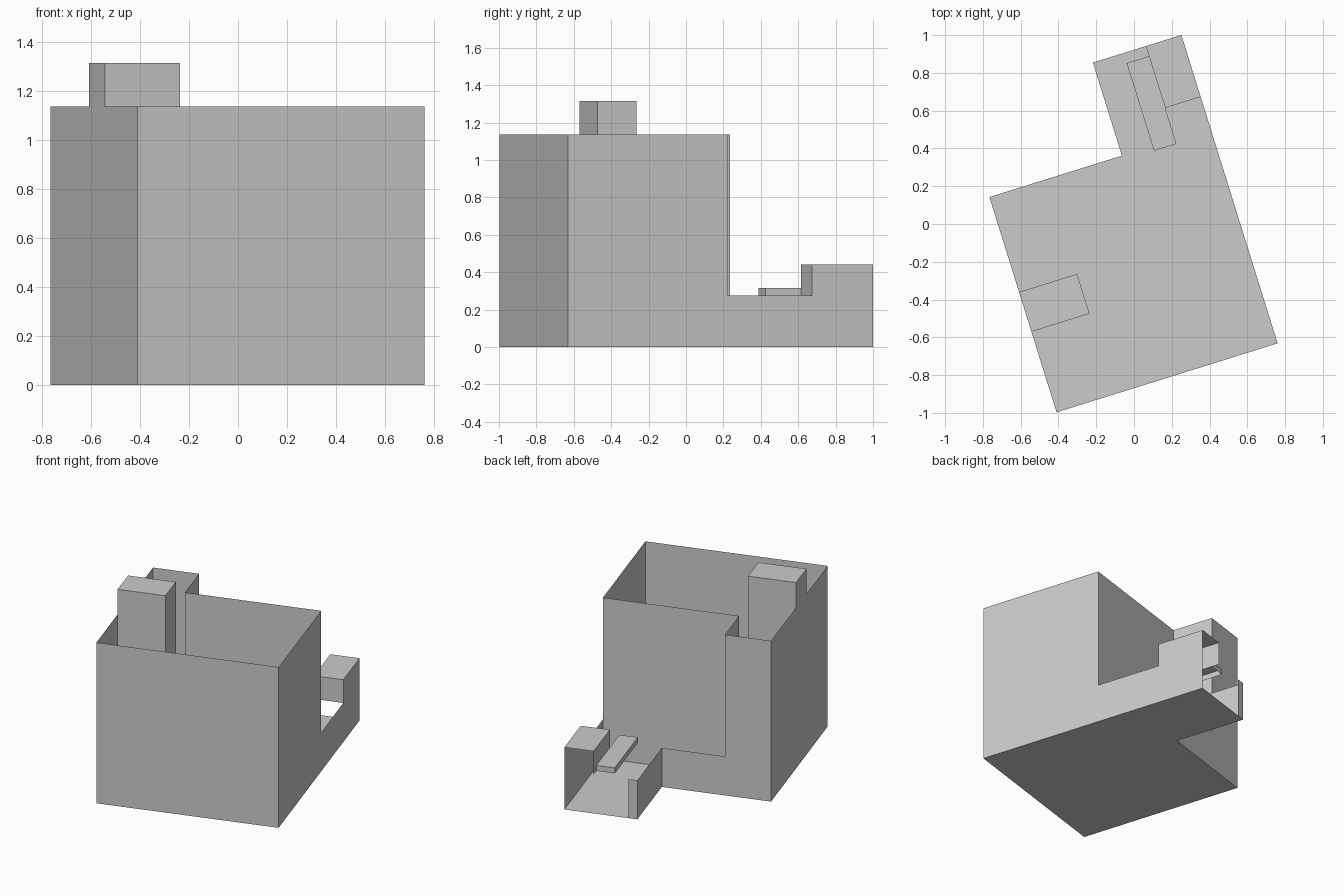
import bpy, bmesh
from math import radians
from mathutils import Matrix

cube = bpy.data.objects.get("Cube")
if cube:
    bpy.data.objects.remove(cube, do_unlink=True)

grey = bpy.data.materials.new("plain grey")
grey.use_nodes = True
colour = (0.6, 0.6, 0.6, 1)
grey.diffuse_color = colour
grey.node_tree.nodes["Principled BSDF"].inputs["Base Color"].default_value = colour

# The plan is drawn square from its front right corner, then turned into place
PLACE = Matrix.Translation((-0.41, -0.997, 0)) @ Matrix.Rotation(radians(17.33), 4, "Z")

WIDTH, DEPTH = 1.226, 1.71          # whole plan
SIDE, WING, YARD = 0.31, 0.735, 0.896   # return wall, wing edge, yard wall
BACK = 1.194                        # back of the main part
TALL, LOW, BLOCK = 1.137, 0.276, 0.44   # wall heights


def finish(name, bm):
    bmesh.ops.remove_doubles(bm, verts=bm.verts, dist=0.0001)
    bm.transform(PLACE)
    mesh = bpy.data.meshes.new(name)
    bm.to_mesh(mesh)
    bm.free()
    mesh.materials.append(grey)
    obj = bpy.data.objects.new(name, mesh)
    bpy.context.collection.objects.link(obj)
    return obj


def sheet(name, points):
    """One flat face."""
    bm = bmesh.new()
    bm.faces.new([bm.verts.new(p) for p in points])
    return finish(name, bm)


def walls(name, path, bottom, top, cap=False):
    """Thin upright walls along a plan path, with an optional lid."""
    bm = bmesh.new()
    for (ax, ay), (bx, by) in zip(path, path[1:]):
        corners = (ax, ay, bottom), (bx, by, bottom), (bx, by, top), (ax, ay, top)
        bm.faces.new([bm.verts.new(c) for c in corners])
    if cap:
        outline = path[:-1] if path[0] == path[-1] else path
        bm.faces.new([bm.verts.new((x, y, top)) for x, y in outline])
    return finish(name, bm)


def rect(x0, x1, y0, y1):
    return [(x0, y0), (x1, y0), (x1, y1), (x0, y1), (x0, y0)]


# Floor, facing down
plan = [(0, 0), (WIDTH, 0), (WIDTH, DEPTH), (WING, DEPTH), (WING, BACK), (0, BACK)]
sheet("floor", [(x, y, 0) for x, y in reversed(plan)])

# Tall open-topped room
walls("room_walls", [(SIDE, BACK), (0, BACK), (0, 0), (WIDTH, 0)], 0, TALL)
walls("yard_walls", [(WIDTH, YARD), (SIDE, YARD), (SIDE, BACK)], 0, TALL)

# Long side wall, stepping down to the yard and up to the corner block
STEP = 1.367
sheet("stepped_side_wall", [
    (WIDTH, y, z) for y, z in (
        (0, 0), (DEPTH, 0), (DEPTH, BLOCK), (STEP, BLOCK),
        (STEP, LOW), (YARD, LOW), (YARD, TALL), (0, TALL))])

# Low walls round the yard, with a short return beside the opening
walls("low_yard_wall", [(WING + 0.06, DEPTH), (WING, DEPTH), (WING, BACK), (SIDE, BACK)], 0, LOW)

# Raised corner block, open at the back and below
INNER = 1.029
walls("block_sides", [(INNER, DEPTH), (INNER, STEP), (WIDTH, STEP)], LOW, BLOCK)
sheet("block_top", [(x, y, BLOCK) for x, y in rect(INNER, WIDTH, STEP, DEPTH)[:-1]])

# Thin shelf beside the block
walls("shelf", rect(0.905, INNER, 1.168, 1.654), LOW, 0.315, cap=True)

# Chimney, flush with the outer wall
walls("chimney", rect(0, 0.322, 0.447, 0.667)[:-1] + [(0, 0.447)], 0, 1.315, cap=True)
